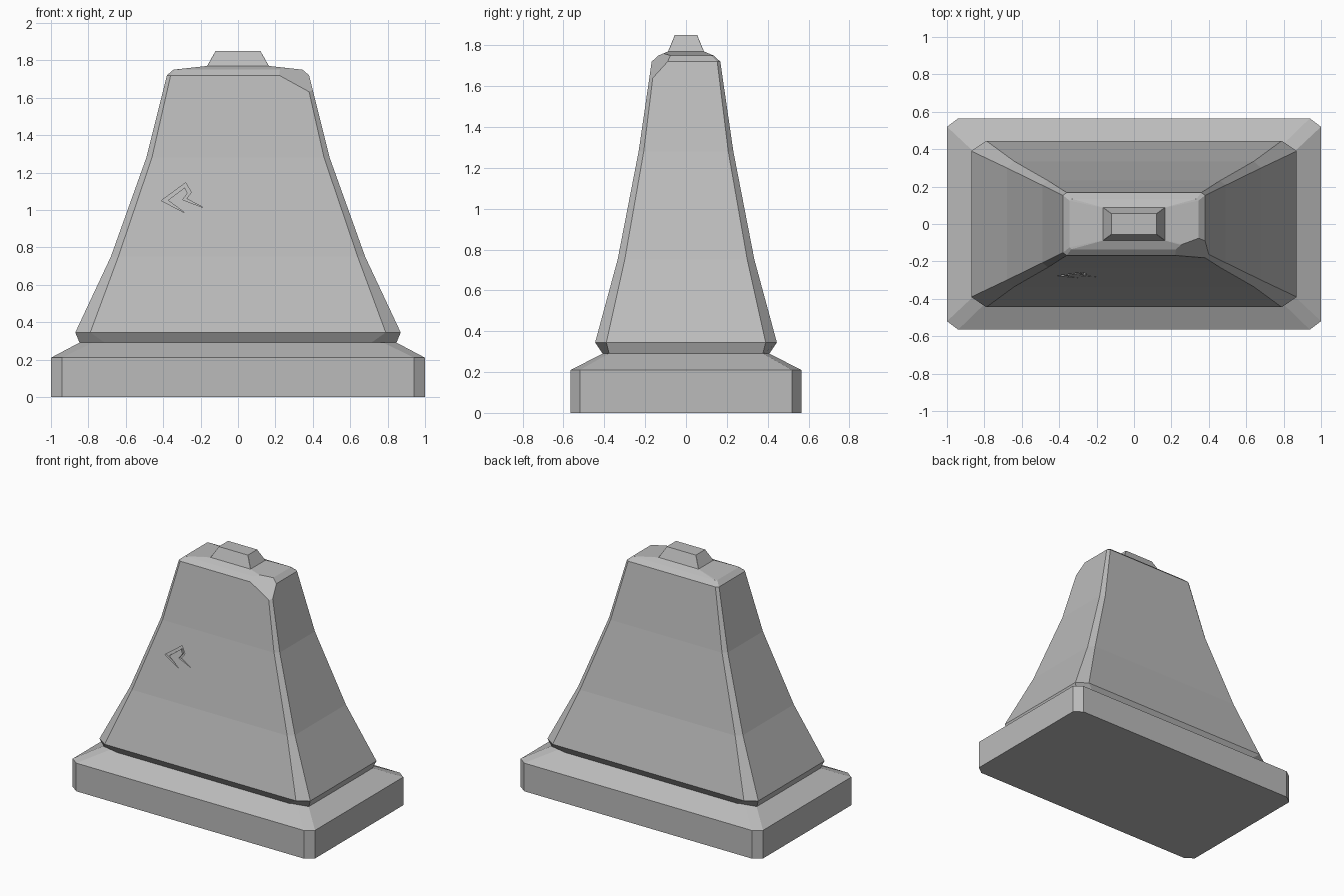
import bpy, bmesh
from mathutils import Vector

cube = bpy.data.objects.get("Cube")
if cube:
    bpy.data.objects.remove(cube, do_unlink=True)

stone = bpy.data.materials.new("grey stone")
stone.use_nodes = True
stone.diffuse_color = (0.5, 0.5, 0.5, 1)
stone.node_tree.nodes["Principled BSDF"].inputs["Base Color"].default_value = stone.diffuse_color


def add_object(name, bm):
    bmesh.ops.recalc_face_normals(bm, faces=bm.faces)
    mesh = bpy.data.meshes.new(name)
    bm.to_mesh(mesh)
    bm.free()
    mesh.materials.append(stone)
    obj = bpy.data.objects.new(name, mesh)
    bpy.context.collection.objects.link(obj)
    return obj


def stack(levels):
    """Loft chamfered rectangles: z, half width, half depth, chamfer x, chamfer y."""
    bm = bmesh.new()
    rings = []
    for z, w, d, cx, cy in levels:
        ring = []
        for sx, sy in ((1, 1), (-1, 1), (-1, -1), (1, -1)):
            corner = [(sx * w, sy * (d - cy), z), (sx * (w - cx), sy * d, z)]
            ring += [bm.verts.new(p) for p in (corner if sx * sy > 0 else corner[::-1])]
        rings.append(ring)
    for low, high in zip(rings, rings[1:]):
        for i in range(8):
            j = (i + 1) % 8
            bm.faces.new((low[i], low[j], high[j], high[i]))
    bm.faces.new(rings[0][::-1])
    bm.faces.new(rings[-1])
    return bm


# Plinth with sloped upper edge
add_object("plinth", stack([
    (0, 1, 0.565, 0.06, 0.045),
    (0.21, 1, 0.565, 0.06, 0.045),
    (0.292, 0.845, 0.405, 0.07, 0.03),
]))

# Flared, tapering body with a worn crown
bm = stack([
    (0.285, 0.845, 0.405, 0.14, 0.03),
    (0.345, 0.87, 0.445, 0.08, 0.055),
    (0.75, 0.68, 0.335, 0.04, 0.035),
    (1.28, 0.49, 0.232, 0.03, 0.025),
    (1.72, 0.38, 0.168, 0.02, 0.015),
    (1.75, 0.345, 0.135, 0.01, 0.01),
    (1.77, 0.165, 0.088, 0.002, 0.002),
])

# Broken upper front corner
a, b, c = Vector((0.22, -0.168, 1.72)), Vector((0.375, -0.175, 1.64)), Vector((0.38, -0.09, 1.72))
normal = (b - a).cross(c - a)
cut = bmesh.ops.bisect_plane(bm, geom=bm.verts[:] + bm.edges[:] + bm.faces[:],
                             plane_co=a, plane_no=normal, clear_outer=True)
bmesh.ops.contextual_create(bm, geom=[e for e in cut["geom_cut"] if isinstance(e, bmesh.types.BMEdge)])
body = add_object("body", bm)

# Chiselled nick in the front face
outline = [(-0.41, 1.05), (-0.28, 1.145), (-0.25, 1.095), (-0.275, 1.06), (-0.18, 1.01),
           (-0.295, 1.055), (-0.27, 1.09), (-0.285, 1.12), (-0.375, 1.052), (-0.285, 0.985)]
bm = bmesh.new()
front = [bm.verts.new((x, -0.4, z)) for x, z in outline]
back = [bm.verts.new((x, -0.262 + (z - 1.05) * 0.2, z)) for x, z in outline]
bm.faces.new(front)
bm.faces.new(back[::-1])
for i in range(len(outline)):
    j = (i + 1) % len(outline)
    bm.faces.new((front[i], back[i], back[j], front[j]))
cutter = add_object("nick_cutter", bm)
cutter.hide_render = True
cutter.hide_set(True)
cutter.display_type = 'WIRE'
nick = body.modifiers.new("nick", 'BOOLEAN')
nick.operation = 'DIFFERENCE'
nick.solver = 'EXACT'
nick.object = cutter

# Small tapered cap block
add_object("cap", stack([
    (1.765, 0.168, 0.09, 0.001, 0.001),
    (1.85, 0.12, 0.055, 0.001, 0.001),
]))
